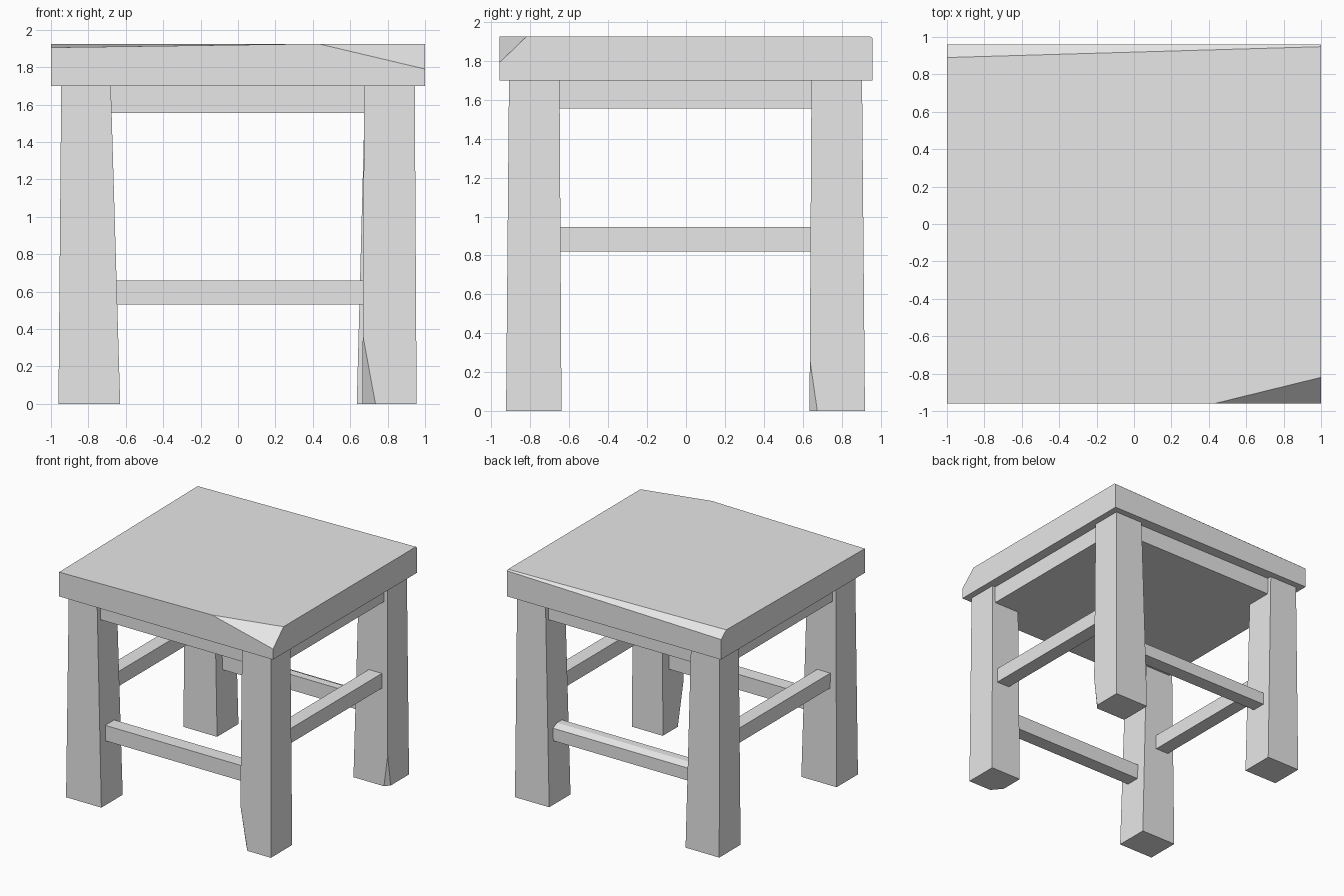
import bpy, bmesh
from mathutils import Vector

if "Cube" in bpy.data.objects:
    bpy.data.objects.remove(bpy.data.objects["Cube"])

mat = bpy.data.materials.new("pale grey")
mat.diffuse_color = (0.8, 0.8, 0.8, 1)
mat.use_nodes = True
mat.node_tree.nodes["Principled BSDF"].inputs["Base Color"].default_value = mat.diffuse_color


def block(name, bottom, top, z0, z1, chips=(), moves=()):
    """Tapered box. bottom/top = (x0, x1, y0, y1); chips = planes by 3 points;
    moves = (old corner, new corner)."""
    bm = bmesh.new()
    rings = []
    for (x0, x1, y0, y1), z in ((bottom, z0), (top, z1)):
        rings.append([bm.verts.new((x, y, z)) for x, y in
                      ((x0, y0), (x1, y0), (x1, y1), (x0, y1))])
    low, high = rings
    bm.faces.new(low[::-1])
    bm.faces.new(high)
    for i in range(4):
        j = (i + 1) % 4
        bm.faces.new((low[i], low[j], high[j], high[i]))
    centre = sum((v.co for v in bm.verts), Vector()) / 8
    # slice off worn corners and edges
    for chip in chips:
        a, b, c = (Vector(p) for p in chip)
        n = (b - a).cross(c - a).normalized()
        if n.dot(centre - a) > 0:
            n.negate()
        cut = bmesh.ops.bisect_plane(bm, geom=bm.verts[:] + bm.edges[:] + bm.faces[:],
                                     plane_co=a, plane_no=n, clear_outer=True)
        edges = [e for e in cut["geom_cut"] if isinstance(e, bmesh.types.BMEdge)]
        bmesh.ops.holes_fill(bm, edges=edges)
    for old, new in moves:
        v = min(bm.verts, key=lambda w: (w.co - Vector(old)).length)
        v.co = new
    bmesh.ops.recalc_face_normals(bm, faces=bm.faces[:])
    me = bpy.data.meshes.new(name)
    bm.to_mesh(me)
    bm.free()
    me.materials.append(mat)
    ob = bpy.data.objects.new(name, me)
    bpy.context.collection.objects.link(ob)
    return ob


# seat: chipped front right corner, worn back edge, dipped front left corner
s = (-1, 1, -0.96, 0.96)
block("seat", s, s, 1.70, 1.925,
      chips=[((0.43, -0.96, 1.925), (1, -0.82, 1.925), (1, -0.96, 1.79)),
             ((-1, 0.89, 1.925), (1, 0.948, 1.925), (-1, 0.96, 1.87))],
      moves=[((-1, -0.96, 1.925), (-1, -0.96, 1.905))])

# solid frame under the seat
f = (-0.915, 0.915, -0.87, 0.87)
block("under_seat_frame", f, f, 1.555, 1.70)

# legs, slightly wider at the foot
front_top, front_low = (-0.91, -0.65), (-0.925, -0.64)
back_top, back_low = (0.645, 0.905), (0.635, 0.92)
block("front_left_leg", (-0.96, -0.63) + front_low, (-0.945, -0.68) + front_top, 0, 1.70)
block("front_right_leg", (0.665, 0.955) + front_low, (0.675, 0.945) + front_top, 0, 1.70,
      chips=[((0.735, -0.925, 0), (0.665, -0.84, 0), (0.667, -0.922, 0.37))])
block("back_left_leg", (-0.955, -0.64) + back_low, (-0.945, -0.68) + back_top, 0, 1.70)
block("back_right_leg", (0.635, 0.955) + back_low, (0.68, 0.945) + back_top, 0, 1.70,
      chips=[((0.955, 0.675, 0), (0.92, 0.635, 0), (0.953, 0.637, 0.26))])

# low front and back rails, higher side rails
r = (-0.72, 0.72, -0.845, -0.725)
block("front_rail", r, r, 0.53, 0.66)
r = (-0.72, 0.72, 0.725, 0.845)
block("back_rail", r, r, 0.53, 0.66,
      chips=[((-0.7, 0.845, 0.635), (0.7, 0.845, 0.635), (0, 0.79, 0.66))])
for name, x0, x1 in (("left_rail", -0.897, -0.775), ("right_rail", 0.775, 0.897)):
    r = (x0, x1, -0.7, 0.7)
    block(name, r, r, 0.82, 0.945)
